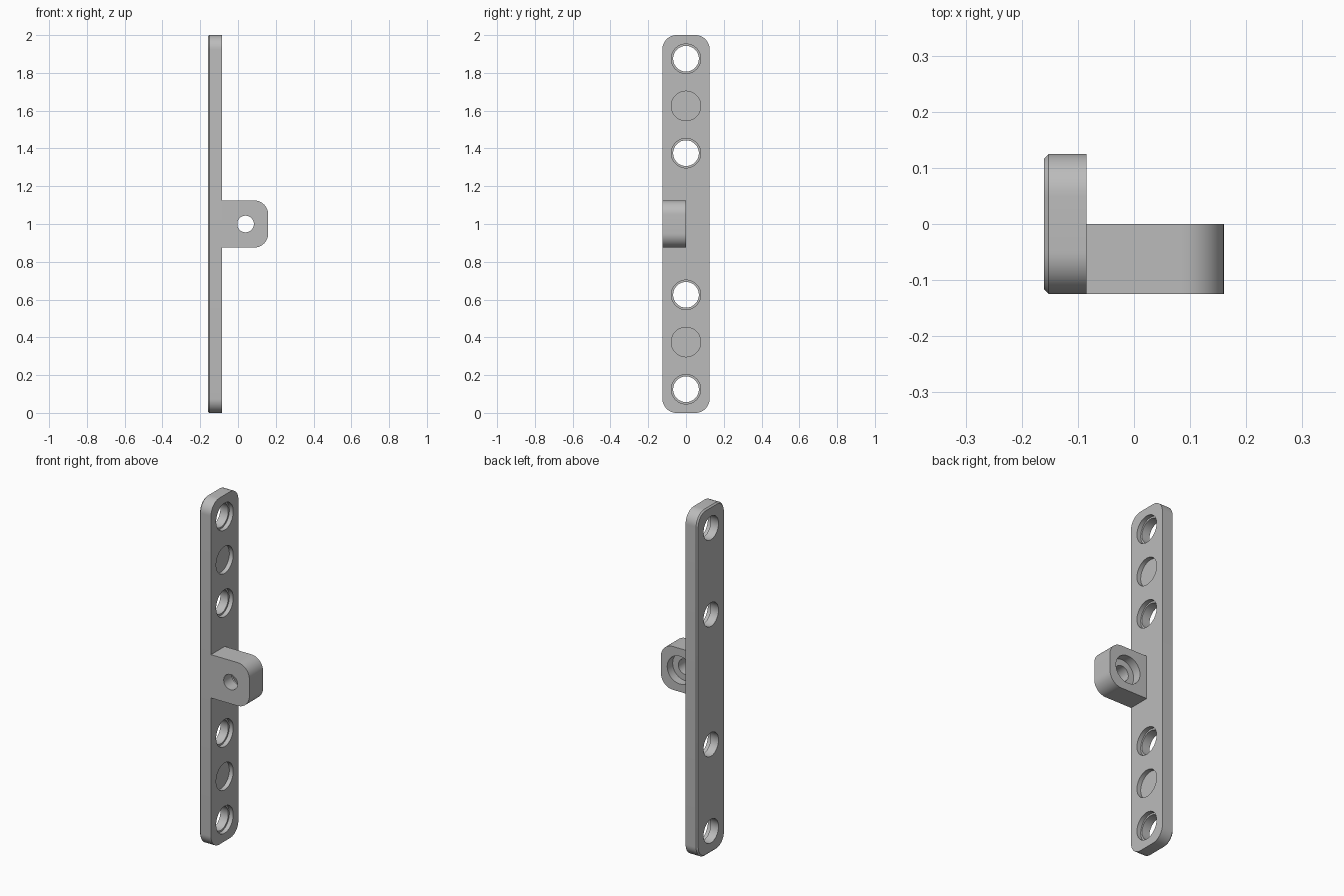
import bpy, bmesh, math
from mathutils import Matrix

cube = bpy.data.objects.get("Cube")
if cube:
    bpy.data.objects.remove(cube, do_unlink=True)

GREY = (0.5, 0.5, 0.5, 1)
grey = bpy.data.materials.new("plain grey")
grey.use_nodes = True
grey.diffuse_color = GREY
grey.node_tree.nodes["Principled BSDF"].inputs["Base Color"].default_value = GREY

X_BACK, X_FACE, X_TIP = -0.16, -0.085, 0.16
HALF, RADIUS, CHAMFER = 0.125, 0.075, 0.008


def add_object(name, bm):
    bmesh.ops.recalc_face_normals(bm, faces=bm.faces)
    mesh = bpy.data.meshes.new(name)
    bm.to_mesh(mesh)
    bm.free()
    mesh.materials.append(grey)
    obj = bpy.data.objects.new(name, mesh)
    bpy.context.collection.objects.link(obj)
    return obj


def block(lo, hi):
    bm = bmesh.new()
    bmesh.ops.create_cube(bm, size=1)
    for v in bm.verts:
        v.co = [(h if c > 0 else l) for c, l, h in zip(v.co, lo, hi)]
    return bm


def bevel(bm, edges, size, segments):
    bmesh.ops.bevel(bm, geom=edges, offset=size, segments=segments,
                    profile=0.5, affect='EDGES')


def parallel(edge, axis):
    return abs((edge.verts[0].co - edge.verts[1].co).normalized()[axis]) > 0.99


def drill(target, axis, centre, radius, start, end):
    """Cut a round hole along axis 'X' or 'Y' between two coordinates."""
    bm = bmesh.new()
    bmesh.ops.create_cone(bm, cap_ends=True, segments=64, radius1=radius,
                          radius2=radius, depth=abs(end - start))
    turn = 'Y' if axis == 'X' else 'X'
    bm.transform(Matrix.Rotation(math.pi / 2, 4, turn))
    mid = (start + end) / 2
    place = (mid, *centre) if axis == 'X' else (centre[0], mid, centre[1])
    bm.transform(Matrix.Translation(place))
    cutter = add_object("hole_cutter", bm)
    mod = target.modifiers.new("hole", 'BOOLEAN')
    mod.operation, mod.solver, mod.object = 'DIFFERENCE', 'EXACT', cutter
    bpy.context.view_layer.objects.active = target
    bpy.ops.object.modifier_apply(modifier=mod.name)
    bpy.data.objects.remove(cutter, do_unlink=True)


# Long strip: rounded corners, then a fine chamfer around the rear rim
bm = block((X_BACK, -HALF, 0), (X_FACE, HALF, 2))
bevel(bm, [e for e in bm.edges if parallel(e, 0)], RADIUS, 12)
rear = [e for e in bm.edges if all(abs(v.co.x - X_BACK) < 1e-5 for v in e.verts)]
bevel(bm, rear, CHAMFER, 1)
strip = add_object("mounting_strip", bm)

# Stepped through holes near each end, with a shallow blind recess between
for z in (0.125, 0.375, 0.625, 1.375, 1.625, 1.875):
    drill(strip, 'X', (0, z), 0.078, X_FACE - 0.025, X_FACE + 0.05)
    if z not in (0.375, 1.625):
        drill(strip, 'X', (0, z), 0.068, X_BACK - 0.05, X_FACE + 0.05)

# Side tab with rounded outer corners
bm = block((X_FACE, -HALF, 1 - HALF), (X_TIP, 0, 1 + HALF))
bevel(bm, [e for e in bm.edges if parallel(e, 1) and e.verts[0].co.x > 0], RADIUS, 12)
tab = add_object("side_tab", bm)

# Screw hole with a wide counterbore from the back
drill(tab, 'Y', (0.04, 1), 0.044, -HALF - 0.05, 0.05)
drill(tab, 'Y', (0.04, 1), 0.08, -0.05, 0.05)

# Smooth curved walls, crisp edges
bpy.ops.object.select_all(action='DESELECT')
for obj in (strip, tab):
    obj.select_set(True)
bpy.context.view_layer.objects.active = strip
bpy.ops.object.shade_smooth_by_angle(angle=math.radians(30))
